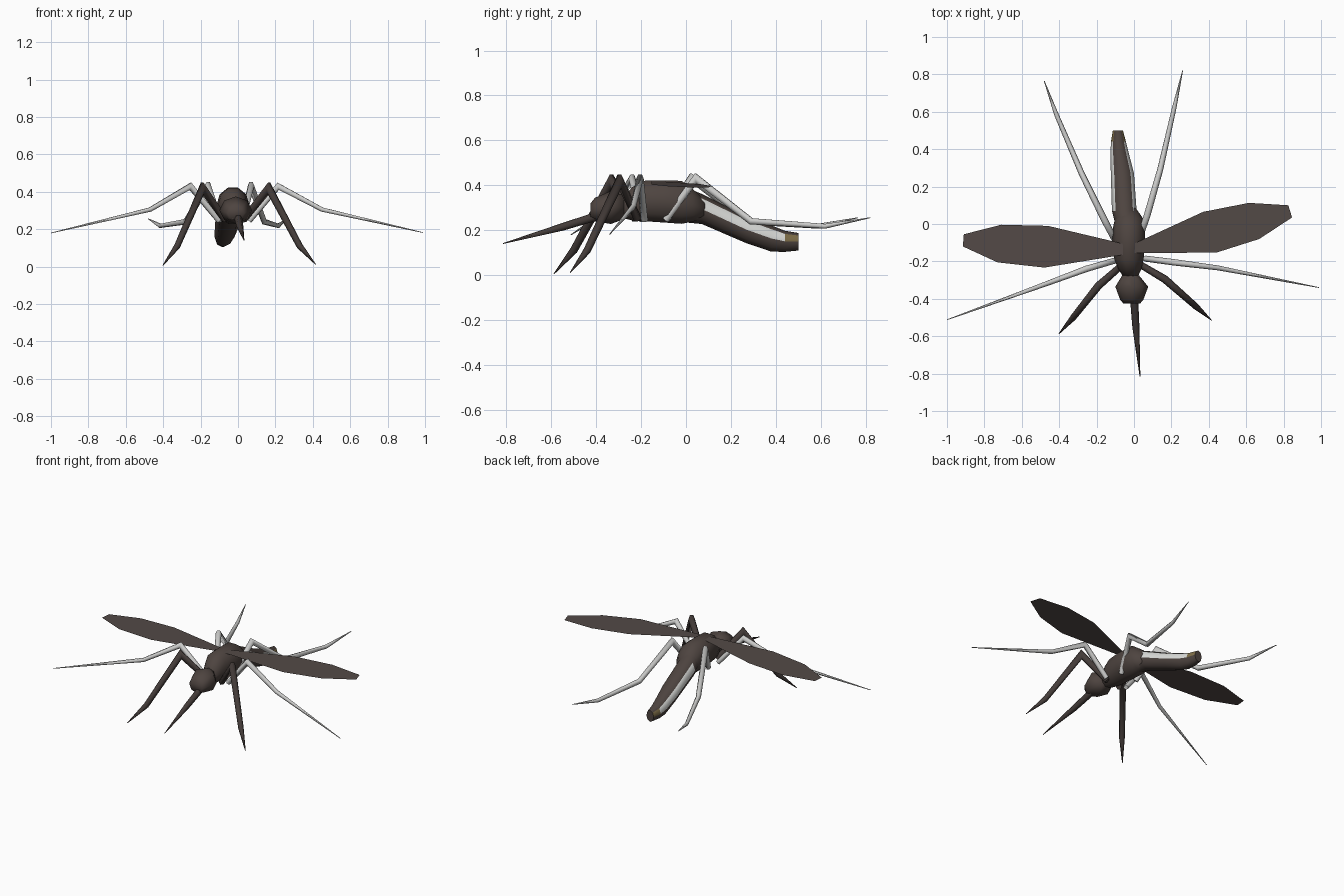
import bpy, bmesh, math
from mathutils import Vector

if "Cube" in bpy.data.objects:
    bpy.data.objects.remove(bpy.data.objects["Cube"])


def material(name, rgb):
    m = bpy.data.materials.new(name)
    m.diffuse_color = (*rgb, 1)
    m.use_nodes = True
    m.node_tree.nodes["Principled BSDF"].inputs["Base Color"].default_value = m.diffuse_color
    return m


BROWN = material("dark brown", (0.076, 0.058, 0.051))
DARK = material("front leg brown", (0.058, 0.045, 0.041))
WING = material("wing brown", (0.086, 0.068, 0.062))
GREY = material("leg grey", (0.60, 0.60, 0.59))
PALE = material("pale stripe", (0.72, 0.73, 0.71))
GOLD = material("tail gold", (0.21, 0.155, 0.065))


def finish(bm, name, mats, smooth=True):
    me = bpy.data.meshes.new(name)
    bm.to_mesh(me)
    bm.free()
    for m in mats:
        me.materials.append(m)
    for p in me.polygons:
        p.use_smooth = smooth
    ob = bpy.data.objects.new(name, me)
    bpy.context.collection.objects.link(ob)
    if smooth:
        bpy.ops.object.select_all(action='DESELECT')
        ob.select_set(True)
        bpy.context.view_layer.objects.active = ob
        bpy.ops.object.shade_smooth_by_angle(angle=math.radians(65))
    return ob


def loft(name, rings, mats, rule=None):
    """Skin rings of points; rule(section, side) picks the material index."""
    bm = bmesh.new()
    loops = [[bm.verts.new(p) for p in r] for r in rings]
    n = len(loops[0])
    for s, (a, b) in enumerate(zip(loops, loops[1:])):
        for i in range(n):
            j = (i + 1) % n
            f = bm.faces.new((a[i], a[j], b[j], b[i]))
            if rule:
                f.material_index = rule(s, i)
    bm.faces.new(loops[0])
    bm.faces.new(loops[-1])
    bmesh.ops.recalc_face_normals(bm, faces=bm.faces)
    return finish(bm, name, mats)


def body_rings(stations, n=8):
    """Stations are (y, x centre, half width, bottom z, top z)."""
    out = []
    for y, x, rx, lo, hi in stations:
        ang = [2 * math.pi * i / n for i in range(n)]
        out.append([(x + rx * math.cos(a), y,
                     (lo + hi) / 2 + (hi - lo) / 2 * math.sin(a)) for a in ang])
    return out


def limb(name, pts, radii, mat, n=6):
    """Tapered, mitred tube along a bent path."""
    pts = [Vector(p) for p in pts]
    span = pts[-1] - pts[0]
    side = Vector((-span.y, span.x, 0)).normalized()
    rings = []
    for k, (p, r) in enumerate(zip(pts, radii)):
        d1 = (pts[max(k, 1)] - pts[max(k, 1) - 1]).normalized()
        e = min(k + 1, len(pts) - 1)
        d2 = (pts[e] - pts[e - 1]).normalized()
        t = (d1 + d2).normalized()
        up = t.cross(side).normalized()
        stretch = 1 / max(0.5, t.dot(d1))
        rings.append([p + side * (r * math.cos(2 * math.pi * i / n))
                      + up * (r * stretch * math.sin(2 * math.pi * i / n))
                      for i in range(n)])
    return loft(name, rings, [mat])


# Head and thorax
loft("head", body_rings([
    (-0.425, -0.012, 0.045, 0.25, 0.32), (-0.405, -0.012, 0.062, 0.24, 0.345),
    (-0.335, -0.012, 0.088, 0.228, 0.375), (-0.275, -0.018, 0.045, 0.25, 0.355)]), [BROWN])
loft("thorax", body_rings([
    (-0.29, -0.018, 0.035, 0.255, 0.34), (-0.24, -0.022, 0.062, 0.24, 0.395),
    (-0.19, -0.027, 0.078, 0.236, 0.425), (-0.10, -0.027, 0.088, 0.23, 0.427),
    (-0.02, -0.027, 0.085, 0.224, 0.425), (0.03, -0.027, 0.075, 0.235, 0.388),
    (0.085, -0.035, 0.045, 0.25, 0.335)], 10), [BROWN])


# Abdomen: pale band on the upper side faces, gold near the tail end
def abdomen_rule(section, side):
    if side not in (0, 3) or section == 0:
        return 0
    return 2 if section == 4 else 1


loft("abdomen", body_rings([
    (0.0, -0.03, 0.07, 0.235, 0.39), (0.07, -0.052, 0.066, 0.228, 0.362),
    (0.27, -0.062, 0.062, 0.142, 0.263), (0.38, -0.077, 0.049, 0.105, 0.222),
    (0.44, -0.083, 0.040, 0.104, 0.198), (0.50, -0.086, 0.027, 0.11, 0.188)]),
    [BROWN, PALE, GOLD], abdomen_rule)

# Proboscis
limb("proboscis", [(0.0, -0.39, 0.265), (0.01, -0.55, 0.215), (0.032, -0.815, 0.141)],
     [0.022, 0.019, 0.002], DARK)

# Legs: hip, knee, ankle, tip
thick = [0.018, 0.021, 0.017, 0.002]
thin = [0.016, 0.017, 0.013, 0.002]
legs = {
    "front_leg_right": ([(0.03, -0.215, 0.25), (0.165, -0.295, 0.42),
                         (0.33, -0.44, 0.11), (0.415, -0.515, 0.012)], thick, DARK),
    "front_leg_left": ([(-0.07, -0.225, 0.25), (-0.19, -0.33, 0.42),
                        (-0.325, -0.50, 0.11), (-0.402, -0.588, 0.006)], thick, DARK),
    "middle_leg_right": ([(0.06, -0.185, 0.245), (0.215, -0.205, 0.43),
                          (0.45, -0.235, 0.305), (0.99, -0.34, 0.182)], thin, GREY),
    "middle_leg_left": ([(-0.10, -0.195, 0.245), (-0.255, -0.24, 0.43),
                         (-0.47, -0.32, 0.305), (-1.0, -0.512, 0.180)], thin, GREY),
    "hind_leg_right": ([(0.025, -0.09, 0.245), (0.07, 0.045, 0.432),
                        (0.14, 0.29, 0.24), (0.215, 0.62, 0.218), (0.26, 0.82, 0.256)],
                       [0.016, 0.018, 0.016, 0.012, 0.002], GREY),
    "hind_leg_left": ([(-0.095, -0.10, 0.245), (-0.16, 0.025, 0.432),
                       (-0.28, 0.27, 0.24), (-0.415, 0.585, 0.218), (-0.48, 0.765, 0.256)],
                      [0.016, 0.018, 0.016, 0.012, 0.002], GREY),
}
for name, (pts, radii, mat) in legs.items():
    limb(name, pts, radii, mat)

# Wings: flat outlines, drooping slightly outwards
wings = {
    "wing_right": [(0.0, -0.155), (0.44, -0.153), (0.67, -0.08), (0.845, 0.035),
                   (0.825, 0.10), (0.615, 0.113), (0.37, 0.065), (0.0, -0.105)],
    "wing_left": [(-0.06, -0.105), (-0.46, -0.01), (-0.71, -0.004), (-0.91, -0.055),
                  (-0.915, -0.12), (-0.73, -0.205), (-0.48, -0.233), (-0.06, -0.165)],
}
for name, outline in wings.items():
    bm = bmesh.new()
    f = bm.faces.new([bm.verts.new((x, y, 0.418 - 0.032 * abs(x + 0.027)))
                      for x, y in outline])
    f.normal_update()
    if f.normal.z < 0:
        f.normal_flip()
    finish(bm, name, [WING], smooth=False)
